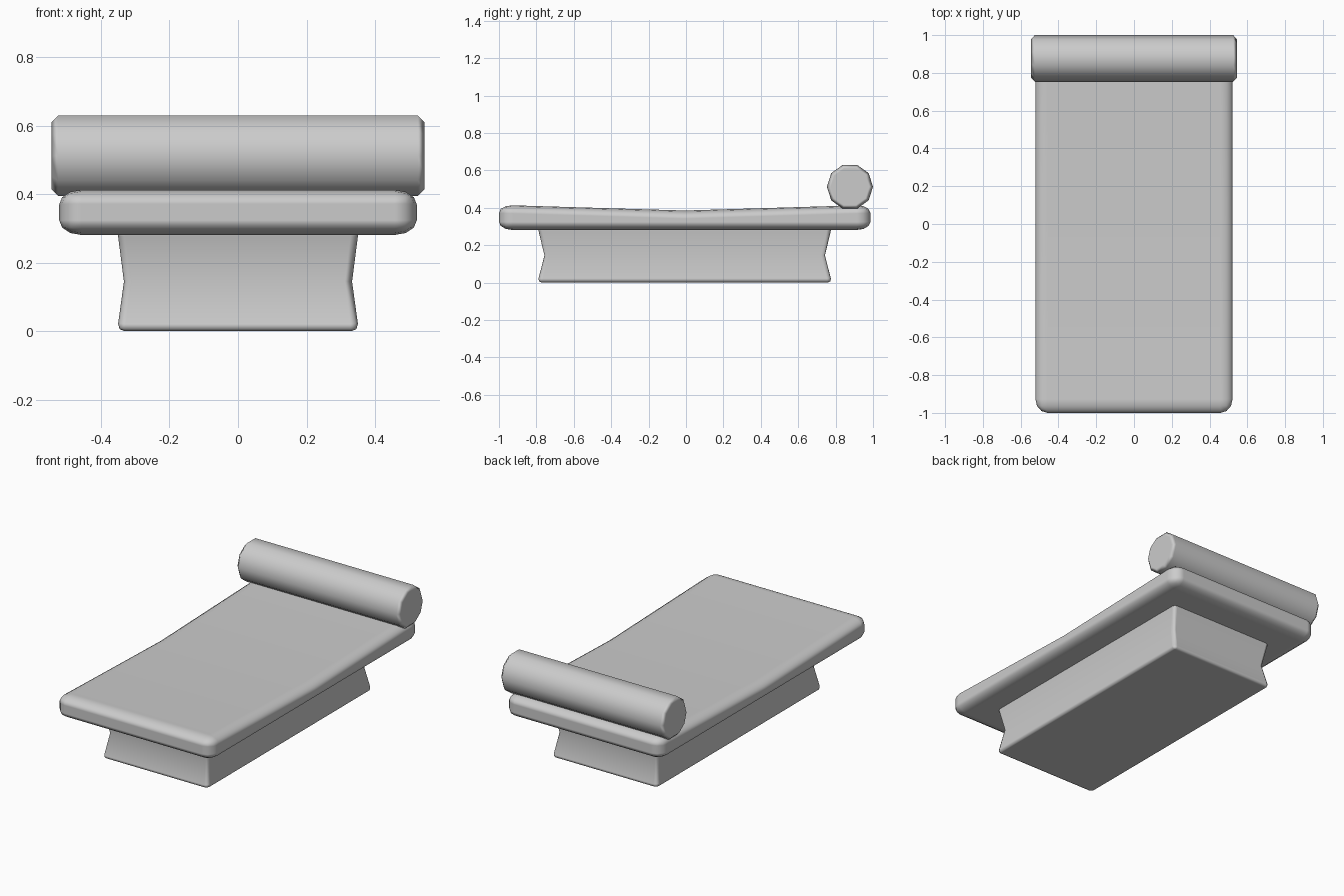
import bpy, bmesh, math

if "Cube" in bpy.data.objects:
    bpy.data.objects.remove(bpy.data.objects["Cube"])


def loft(name, rings, scale=(1, 1, 1), location=(0, 0, 0)):
    """Closed solid through matching rings of points."""
    bm = bmesh.new()
    loops = [[bm.verts.new([c / s for c, s in zip(p, scale)]) for p in ring] for ring in rings]
    n = len(loops[0])
    for a, b in zip(loops, loops[1:]):
        for i in range(n):
            j = (i + 1) % n
            bm.faces.new((a[i], a[j], b[j], b[i]))
    bm.faces.new(loops[0])
    bm.faces.new(loops[-1])
    bmesh.ops.recalc_face_normals(bm, faces=bm.faces)
    for f in bm.faces:
        f.smooth = True
    mesh = bpy.data.meshes.new(name)
    bm.to_mesh(mesh)
    bm.free()
    obj = bpy.data.objects.new(name, mesh)
    obj.scale, obj.location = scale, location
    bpy.context.collection.objects.link(obj)
    return obj


def bevel(obj, width, segments):
    mod = obj.modifiers.new("rounded_edges", "BEVEL")
    mod.width, mod.segments = width, segments
    mod.limit_method = "ANGLE"
    mod.angle_limit = math.radians(50)
    mod.harden_normals = True


CORNERS = ((-1, -1), (1, -1), (1, 1), (-1, 1))

# Pedestal base with a pinched waist
base = loft("base", [[(sx * hx, sy * hy, z) for sx, sy in CORNERS]
                     for hx, hy, z in ((0.353, 0.787, 0), (0.333, 0.75, 0.145), (0.353, 0.787, 0.30))],
            location=(0, -0.007, 0))
bevel(base, 0.022, 2)

# Bed slab, its top dipping towards the middle
slab = loft("bed_slab", [[(-0.522, y, 0.281), (0.522, y, 0.281), (0.522, y, top), (-0.522, y, top)]
                         for y, top in ((-0.993, 0.415), (0, 0.385), (0.993, 0.415))],
            scale=(1.5, 1.7, 1), location=(0, -0.007, 0))
bevel(slab, 0.043, 3)

# Ten-sided bolster roll across the back end
R = 0.1235
roll = loft("headrest_roll", [[(x, R * math.cos(i * math.tau / 10), R * math.sin(i * math.tau / 10))
                               for i in range(10)] for x in (-0.545, 0.545)],
            location=(0, 0.8765, 0.512))
bevel(roll, 0.02, 1)
